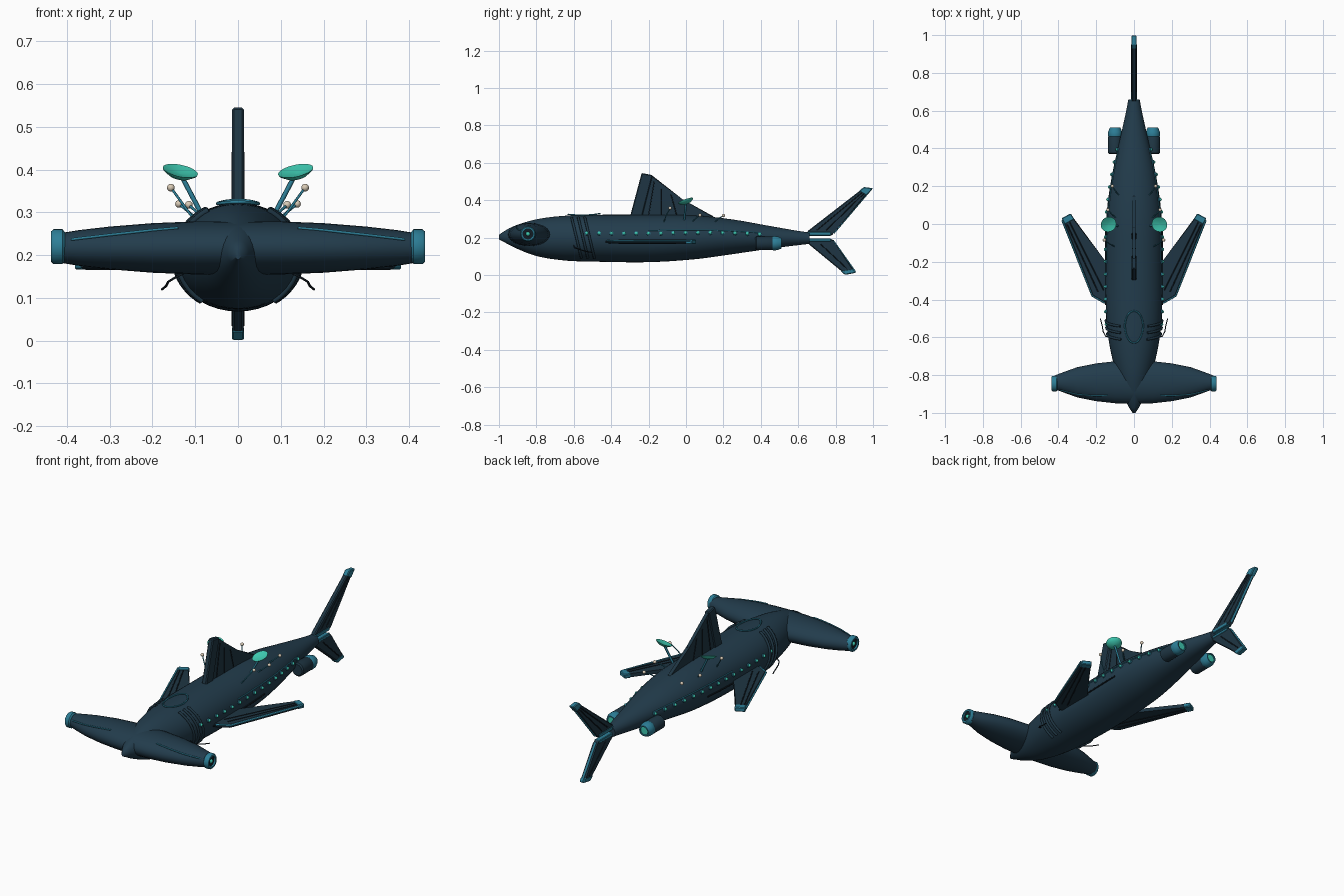
import bpy, bmesh, math
from mathutils import Vector

if "Cube" in bpy.data.objects:
    bpy.data.objects.remove(bpy.data.objects["Cube"])

def mat(name, c):
    m = bpy.data.materials.new(name)
    m.diffuse_color = (*c, 1)
    m.use_nodes = True
    m.node_tree.nodes["Principled BSDF"].inputs["Base Color"].default_value = m.diffuse_color
    return m
NAVY = mat("hull navy", (0.016, 0.045, 0.072))
DEEP = mat("fin navy", (0.013, 0.036, 0.056))
DARK = mat("near black", (0.006, 0.012, 0.018))
TEAL = mat("teal trim", (0.026, 0.21, 0.31))
GLOW = mat("green glow", (0.05, 0.60, 0.45))
CREAM = mat("cream", (0.70, 0.60, 0.47))

def finish(name, bm, m, angle=40):
    bmesh.ops.recalc_face_normals(bm, faces=bm.faces)
    me = bpy.data.meshes.new(name)
    bm.to_mesh(me); bm.free()
    ob = bpy.data.objects.new(name, me)
    bpy.context.collection.objects.link(ob)
    me.materials.append(m)
    bpy.ops.object.select_all(action='DESELECT')
    bpy.context.view_layer.objects.active = ob
    ob.select_set(True)
    bpy.ops.object.shade_smooth_by_angle(angle=math.radians(angle))
    return ob

def loft(name, rings, m, angle=40):
    bm = bmesh.new()
    vs = [[bm.verts.new(p) for p in r] for r in rings]
    n = len(rings[0])
    for a, b in zip(vs, vs[1:]):
        for i in range(n):
            bm.faces.new((a[i], a[(i+1) % n], b[(i+1) % n], b[i]))
    bm.faces.new(vs[0]); bm.faces.new(vs[-1])
    return finish(name, bm, m, angle)

def lathe(name, prof, origin, axis, m, n=24):
    """Turn (height, radius) pairs around an axis."""
    ax = Vector(axis).normalized()
    u = ax.orthogonal().normalized(); v = ax.cross(u); o = Vector(origin)
    rings = [[o + ax*h + (u*math.cos(2*math.pi*i/n) + v*math.sin(2*math.pi*i/n))*max(r, 1e-4)
              for i in range(n)] for h, r in prof]
    return loft(name, rings, m)

def ball(name, p, r, m):
    bm = bmesh.new()
    bmesh.ops.create_uvsphere(bm, u_segments=12, v_segments=8, radius=r)
    bmesh.ops.translate(bm, verts=bm.verts, vec=p)
    return finish(name, bm, m, 60)

def tube(name, pts, r, m, cyclic=False):
    cu = bpy.data.curves.new(name, 'CURVE')
    cu.dimensions = '3D'; cu.bevel_depth = r; cu.bevel_resolution = 1
    cu.use_fill_caps = True
    sp = cu.splines.new('POLY'); sp.points.add(len(pts)-1)
    for q, p in zip(sp.points, pts):
        q.co = (*p, 1)
    sp.use_cyclic_u = cyclic
    cu.materials.append(m)
    ob = bpy.data.objects.new(name, cu)
    bpy.context.collection.objects.link(ob)
    bpy.ops.object.select_all(action='DESELECT')
    bpy.context.view_layer.objects.active = ob
    ob.select_set(True)
    bpy.ops.object.convert(target='MESH')

def plate(name, pts, thick, m, bevel=0.005):
    """Solid plate from a flat outline, thickened evenly to both sides."""
    P = [Vector(p) for p in pts]
    nrm = (P[1]-P[0]).cross(P[2]-P[0]).normalized() * thick/2
    bm = bmesh.new()
    a = [bm.verts.new(p+nrm) for p in P]; b = [bm.verts.new(p-nrm) for p in P]
    bm.faces.new(a); bm.faces.new(b[::-1])
    for i in range(len(P)):
        j = (i+1) % len(P)
        bm.faces.new((a[i], b[i], b[j], a[j]))
    if bevel:
        bmesh.ops.bevel(bm, geom=bm.edges[:], offset=bevel, segments=1, affect='EDGES')
    return finish(name, bm, m, 20)

# Hull stations: y, half width, top z, bottom z
ST = [(-1, .008, .215, .190), (-.97, .027, .236, .175), (-.92, .052, .262, .148), (-.8, .092, .298, .102),
      (-.65, .128, .317, .078), (-.5, .147, .322, .072), (-.2, .15, .322, .069), (.05, .145, .318, .085),
      (.25, .118, .297, .112), (.45, .074, .262, .141), (.6, .041, .236, .160), (.66, .03, .228, .167)]
def hull(y):
    i = max(k for k in range(len(ST)-1) if ST[k][0] <= y or k == 0)
    a, b = ST[i], ST[i+1]
    p, q = ST[max(i-1, 0)], ST[min(i+2, len(ST)-1)]
    d = b[0]-a[0]; t = (y-a[0])/d
    out = []
    for k in (1, 2, 3):
        m0 = (b[k]-p[k])/(b[0]-p[0])*d; m1 = (q[k]-a[k])/(q[0]-a[0])*d
        out.append((2*t**3-3*t*t+1)*a[k]+(t**3-2*t*t+t)*m0+(3*t*t-2*t**3)*b[k]+(t**3-t*t)*m1)
    return out
def skin(y, deg, off=0, s=1):
    w, top, bot = hull(y); a = math.radians(deg)
    return (s*(w+off)*math.cos(a), y, (top+bot)/2+((top-bot)/2+off)*math.sin(a))

ys = [-1+1.66*i/60 for i in range(61)]
loft("hull", [[skin(y, 360*k/40) for k in range(40)] for y in ys], NAVY, 60)

# Hammer head: x, half depth, half height
HS = [(0, .115, .0625), (.1, .111, .062), (.2, .1, .058), (.3, .08, .050), (.37, .055, .042), (.42, .036, .034)]
def head(x, deg, off=0):
    ax = abs(x)
    i = max(k for k in range(len(HS)-1) if HS[k][0] <= ax)
    a, b = HS[i], HS[i+1]; t = (ax-a[0])/(b[0]-a[0])
    dy, dz = a[1]+(b[1]-a[1])*t+off, a[2]+(b[2]-a[2])*t+off
    r = math.radians(deg)
    return (x, -.838-dy*math.cos(r), .217+dz*math.sin(r))
xs = [-h[0] for h in HS[:0:-1]] + [h[0] for h in HS]
loft("hammer_head", [[head(x, 15*k) for k in range(24)] for x in xs], NAVY, 60)

def rib(name, a, b, nrm, m=DARK, r=.003):
    for k in (1, -1):
        tube(name, [Vector(a)+Vector(nrm)*k, Vector(b)+Vector(nrm)*k], r, m)

# Dorsal fin with ribs
Y = lambda pts: [(0, y, z) for y, z in pts]
plate("dorsal_fin", Y([(-.30, .31), (-.235, .543), (-.18, .532), (-.02, .40), (.15, .312), (.15, .30), (-.3, .30)]), .018, DEEP)
plate("dorsal_leading_edge", Y([(-.30, .31), (-.237, .546), (-.178, .534), (-.235, .31)]), .028, DEEP)
for y0, y1, z1 in ((-.2, -.17, .50), (-.13, -.13, .46), (-.05, -.08, .43)):
    rib("dorsal_rib", (0, y0, .32), (0, y1, z1), (.009, 0, 0))

# Tail fins
plate("upper_tail_fin", Y([(.65, .212), (.65, .235), (.95, .467), (.992, .462), (.79, .225), (.78, .212)]), .026, DEEP)
plate("upper_tail_tip", Y([(.925, .448), (.95, .471), (1.0, .464), (.965, .425)]), .029, TEAL, .004)
plate("lower_tail_fin", Y([(.65, .193), (.65, .170), (.85, .005), (.905, .015), (.79, .18), (.78, .193)]), .026, DEEP)
plate("lower_tail_tip", Y([(.825, .023), (.85, .001), (.909, .012), (.893, .034)]), .029, TEAL, .004)
plate("upper_tail_base", Y([(.65, .210), (.65, .230), (.775, .230), (.775, .210)]), .030, TEAL, .003)
plate("lower_tail_base", Y([(.65, .195), (.65, .178), (.775, .178), (.775, .195)]), .030, TEAL, .003)
tube("upper_tail_edge", Y([(.79, .225), (.99, .46)]), .006, TEAL)
tube("lower_tail_edge", Y([(.785, .185), (.905, .016)]), .006, TEAL)
rib("tail_rib", (0, .70, .24), (0, .94, .44), (.0125, 0, 0))
rib("tail_rib", (0, .75, .24), (0, .95, .435), (.0125, 0, 0))
rib("tail_rib", (0, .72, .165), (0, .86, .035), (.0125, 0, 0))

# Top hatch
tube("hatch_ring", [skin(-.545+.085*math.sin(math.tau*k/32),
     90-math.degrees(math.asin(.045*math.cos(math.tau*k/32)/.14)), .006) for k in range(32)], .004, TEAL, True)

for s in (1, -1):
    # Eye pods on the hammer ends
    lathe("eye_ring", [(.405, .034), (.411, .041), (.431, .041), (.437, .036), (.437, .027), (.424, .027)],
          (0, -.845, .22), (s, 0, 0), TEAL)
    lathe("eye_socket", [(.42, .028), (.428, .028)], (0, -.845, .22), (s, 0, 0), DARK)
    ball("eye", (s*.425, -.845, .22), .012, GLOW)
    tube("head_stripe", [head(s*(.14+.025*k), 50-2*k, .001) for k in range(11)], .0035, TEAL)
    # Pectoral fins
    F = lambda pts, z=.178: [(s*x, y, z) for x, y in pts]
    plate("pectoral_fin", F([(.12, -.42), (.16, -.415), (.22, -.38), (.38, .03), (.335, .052), (.155, -.2), (.12, -.2)]), .020, DEEP)
    plate("pectoral_tip", F([(.367, -.003), (.383, .031), (.335, .056), (.315, .025)]), .024, TEAL, .004)
    tube("pectoral_edge", F([(.155, -.418), (.221, -.38), (.38, .02)], .184), .005, TEAL)
    for a, b in (((.16, -.35), (.34, .01)), ((.19, -.36), (.355, .0))):
        rib("pectoral_rib", *F([a, b]), (0, 0, .010))
    # Gill hoops
    for k in range(3):
        tube("gill", [skin(-.515-.035*k - .03*math.sin(math.radians(d)), d, .003, s)
                      for d in range(-55, 61, 5)], .007, DEEP)
    # Portholes and side lines
    for k in range(15):
        y = -.53+.066*k
        deg = 12
        p = skin(y, deg, .001, s)
        ax = (s, 0, .2)
        lathe("porthole_rim", [(-.006, .011), (.004, .011), (.006, .008)], p, ax, TEAL, 12)
        ball("porthole", Vector(p)+Vector((s*.004, 0, .001)), .0085, GLOW)
    tube("upper_side_line", [skin(-.2+.05*k, 20, .001, s) for k in range(13)], .003, TEAL)
    tube("lower_side_line", [skin(-.43+.05*k, -8, .002, s) for k in range(10)], .004, DARK)
    # Barbels
    tube("barbel", [(s*.127, -.6, .158), (s*.150, -.595, .146), (s*.163, -.57, .138), (s*.168, -.54, .128), (s*.178, -.5, .12)], .0028, DARK)
    # Engines
    e = (s*.1, 0, .17)
    lathe("engine", [(.37, .030), (.376, .037), (.46, .037), (.465, .034)], e, (0, 1, 0), DEEP)
    lathe("engine_nozzle", [(.46, .035), (.468, .038), (.488, .037), (.51, .028), (.51, .022), (.495, .022)], e, (0, 1, 0), TEAL)
    lathe("engine_glow", [(.49, .024), (.504, .022)], e, (0, 1, 0), GLOW)
    # Dishes
    lathe("dish", [(-.012, .004), (-.008, .025), (.003, .041), (.006, .042), (.001, .025), (-.002, .001)],
          (s*.136, 0, .392), (s*-.2, -.33, .92), GLOW)
    tube("dish_stalk", [(s*.082, -.01, .29), (s*.131, 0, .383)], .006, TEAL)
    # Antennas with ball ends
    for x0, y0, x1, y1, z1 in ((.1, -.12, .157, -.085, .358), (.09, .03, .138, .075, .32), (.075, .15, .115, .2, .318)):
        tube("antenna", [(s*x0, y0, .28), (s*(x0*.5+x1*.5), y0*.6+y1*.4, .5*(z1+.28)), (s*x1, y1, z1)], .003, TEAL)
        ball("antenna_ball", (s*x1, y1, z1), .009, CREAM)
